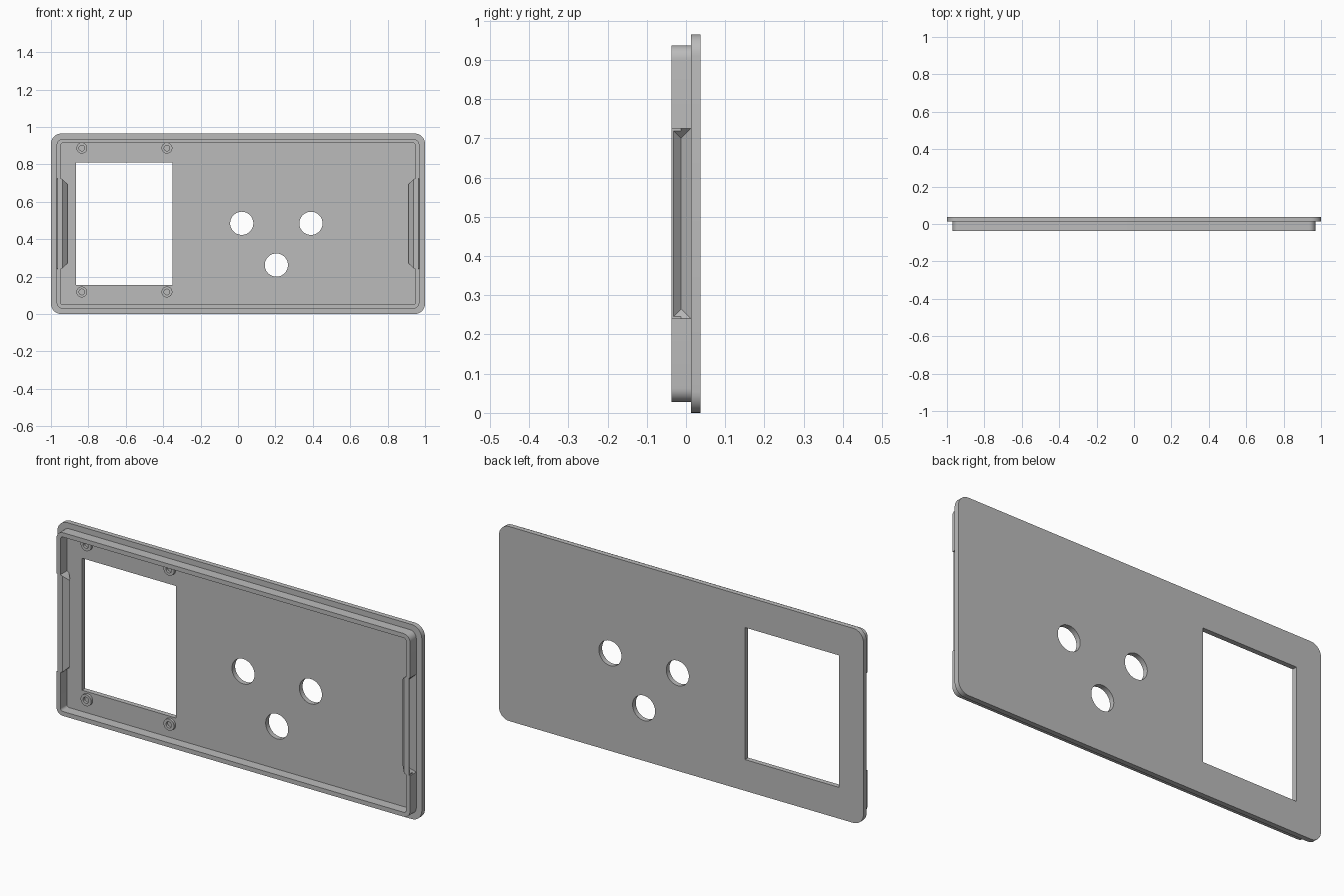
import bpy, bmesh
from math import sin, cos, pi
from mathutils import Matrix, Vector

cube = bpy.data.objects.get("Cube")
if cube:
    bpy.data.objects.remove(cube, do_unlink=True)

grey = bpy.data.materials.new("plain grey")
grey.use_nodes = True
COLOUR = (0.5, 0.5, 0.5, 1)
grey.diffuse_color = COLOUR
grey.node_tree.nodes["Principled BSDF"].inputs["Base Color"].default_value = COLOUR

FRONT, FLOOR, BACK = -0.0375, 0.0125, 0.0375
MID = -0.0125
CLIP_LOW, CLIP_HIGH = 0.24, 0.725


def circle(x, z, r, n=48):
    return [(x + r * cos(2 * pi * i / n), z + r * sin(2 * pi * i / n)) for i in range(n)]


def rounded(x0, x1, z0, z1, r, n=8):
    """Rectangle outline with rounded corners."""
    if r == 0:
        return [(x0, z0), (x1, z0), (x1, z1), (x0, z1)]
    corners = [(x1 - r, z1 - r), (x0 + r, z1 - r), (x0 + r, z0 + r), (x1 - r, z0 + r)]
    pts = []
    for k, (cx, cz) in enumerate(corners):
        for i in range(n + 1):
            a = (k + i / n) * pi / 2
            pts.append((cx + r * cos(a), cz + r * sin(a)))
    return pts


def add_object(name, bm):
    bmesh.ops.recalc_face_normals(bm, faces=bm.faces)
    mesh = bpy.data.meshes.new(name)
    bm.to_mesh(mesh)
    bm.free()
    mesh.materials.append(grey)
    obj = bpy.data.objects.new(name, mesh)
    bpy.context.collection.objects.link(obj)
    return obj


def slab(name, outlines, y0, y1):
    """Extrude outlines along y; inner outlines become holes."""
    curve = bpy.data.curves.new(name, "CURVE")
    curve.dimensions = "2D"
    curve.fill_mode = "BOTH"
    curve.extrude = (y1 - y0) / 2
    for pts in outlines:
        spline = curve.splines.new("POLY")
        spline.points.add(len(pts) - 1)
        for p, (x, z) in zip(spline.points, pts):
            p.co = (x, z, 0, 1)
        spline.use_cyclic_u = True
    temp = bpy.data.objects.new(name + "_outline", curve)
    bpy.context.collection.objects.link(temp)
    graph = bpy.context.evaluated_depsgraph_get()
    mesh = bpy.data.meshes.new_from_object(temp.evaluated_get(graph))
    bm = bmesh.new()
    bm.from_mesh(mesh)
    bpy.data.objects.remove(temp, do_unlink=True)
    bpy.data.meshes.remove(mesh)
    bmesh.ops.remove_doubles(bm, verts=bm.verts, dist=1e-5)
    turn = Matrix.Translation((0, (y0 + y1) / 2, 0)) @ Matrix.Rotation(pi / 2, 4, "X")
    bmesh.ops.transform(bm, matrix=turn, verts=bm.verts)
    return add_object(name, bm)


def hull(name, side, sections):
    """Convex solid through (x, y0, y1, z0, z1) rectangles."""
    bm = bmesh.new()
    for x, y0, y1, z0, z1 in sections:
        for y in {y0, y1}:
            for z in (z0, z1):
                bm.verts.new(Vector((side * x, y, z)))
    bmesh.ops.convex_hull(bm, input=bm.verts)
    bmesh.ops.dissolve_limit(bm, angle_limit=0.01, verts=bm.verts, edges=bm.edges)
    return add_object(name, bm)


def cut(obj, cutters):
    """Subtract each cutter and keep the result as the mesh."""
    for c in cutters:
        mod = obj.modifiers.new("cut", "BOOLEAN")
        mod.operation = "DIFFERENCE"
        mod.solver = "EXACT"
        mod.object = c
    graph = bpy.context.evaluated_depsgraph_get()
    mesh = bpy.data.meshes.new_from_object(obj.evaluated_get(graph))
    obj.modifiers.clear()
    obj.data = mesh


# Face plate with window and three round holes
plate = slab("face_plate", [
    rounded(-1, 1, 0, 0.965, 0.055),
    rounded(-0.865, -0.35, 0.155, 0.81, 0),
    circle(0.02, 0.485, 0.062),
    circle(0.39, 0.485, 0.062),
    circle(0.205, 0.262, 0.062),
], FLOOR, BACK)

# Raised rim around the inside
rim = slab("rim", [
    rounded(-0.97, 0.97, 0.028, 0.937, 0.035),
    rounded(-0.948, 0.948, 0.05, 0.915, 0.013),
], FRONT, FLOOR)
parts = [plate, rim]

# Short screw bosses at the window corners
for tag, x in (("right", -0.835), ("left", -0.38)):
    for level, z in (("lower", 0.118), ("upper", 0.887)):
        parts.append(slab(f"{level}_{tag}_boss",
                          [circle(x, z, 0.029, 32), circle(x, z, 0.015, 32)], 0.0, FLOOR))

# Snap grooves in the side walls, with matching bulges inside
cutters = []
for tag, side in (("left", 1), ("right", -1)):
    bulge = hull(tag + "_clip_bulge", side, [
        (0.948, FRONT, FLOOR, CLIP_LOW, CLIP_HIGH),
        (0.937, FRONT, FLOOR, CLIP_LOW + 0.005, CLIP_HIGH - 0.005),
        (0.912, MID, MID, CLIP_LOW + 0.03, CLIP_HIGH - 0.03),
    ])
    groove = hull(tag + "_groove_cutter", side, [
        (0.98, FRONT - 0.01, FLOOR + 0.01, CLIP_LOW - 0.01, CLIP_HIGH + 0.01),
        (0.945, MID, MID, CLIP_LOW + 0.025, CLIP_HIGH - 0.025),
    ])
    trim = hull(tag + "_lip_cutter", side, [
        (0.964, FRONT - 0.02, MID, CLIP_LOW, CLIP_HIGH),
        (1.0, FRONT - 0.02, MID, CLIP_LOW, CLIP_HIGH),
    ])
    cut(bulge, [groove])
    parts.append(bulge)
    cutters += [groove, trim]
cut(rim, cutters)
for c in cutters:
    bpy.data.objects.remove(c, do_unlink=True)

# Smooth round walls, sharp edges elsewhere
bpy.ops.object.select_all(action="DESELECT")
for obj in parts:
    obj.select_set(True)
bpy.context.view_layer.objects.active = plate
bpy.ops.object.shade_smooth_by_angle(angle=pi / 7)
